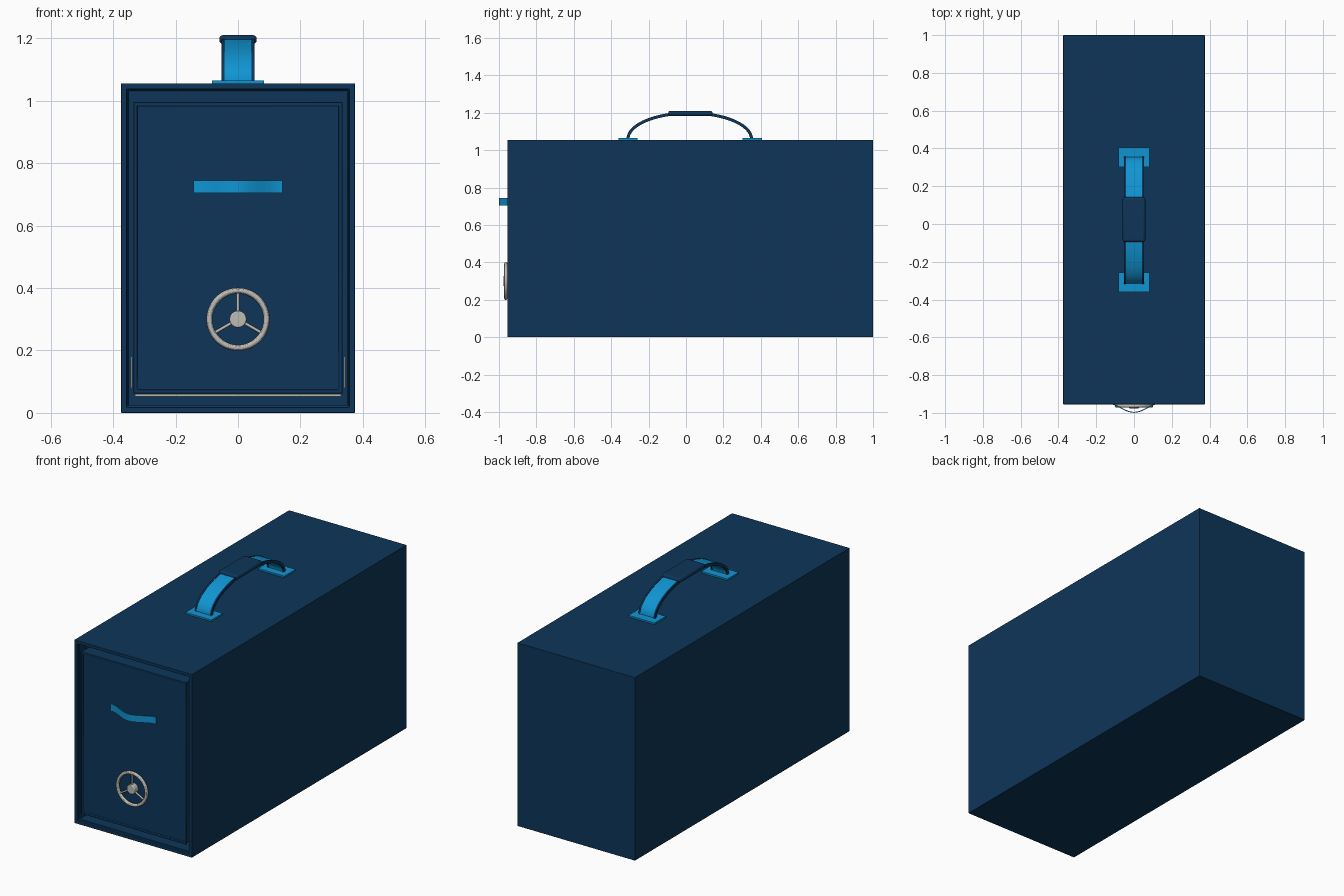
import bpy, bmesh, math
from mathutils import Vector, Matrix

cube = bpy.data.objects.get("Cube")
if cube:
    bpy.data.objects.remove(cube, do_unlink=True)


def material(name, rgb):
    m = bpy.data.materials.new(name)
    m.use_nodes = True
    m.diffuse_color = (*rgb, 1)
    m.node_tree.nodes["Principled BSDF"].inputs["Base Color"].default_value = (*rgb, 1)
    return m


NAVY = material("navy", (0.004, 0.036, 0.1))
BLUE = material("bright_blue", (0.005, 0.3, 0.65))
STEEL = material("steel", (0.52, 0.5, 0.46))


def finish(bm, name, mat, bevel=0, segments=3):
    bmesh.ops.recalc_face_normals(bm, faces=bm.faces)
    me = bpy.data.meshes.new(name)
    bm.to_mesh(me)
    bm.free()
    ob = bpy.data.objects.new(name, me)
    bpy.context.collection.objects.link(ob)
    me.materials.append(mat)
    if bevel:
        mod = ob.modifiers.new("Bevel", "BEVEL")
        mod.width, mod.segments = bevel, segments
        mod.limit_method = "ANGLE"
    bpy.ops.object.select_all(action="DESELECT")
    bpy.context.view_layer.objects.active = ob
    ob.select_set(True)
    bpy.ops.object.shade_smooth_by_angle(angle=math.radians(35))
    return ob


def box_mesh(lo, hi):
    bm = bmesh.new()
    bmesh.ops.create_cube(bm, size=1)
    lo, hi = Vector(lo), Vector(hi)
    for v in bm.verts:
        v.co = [a + (c + 0.5) * (b - a) for a, b, c in zip(lo, hi, v.co)]
    return bm


def box(name, lo, hi, mat, bevel=0):
    return finish(box_mesh(lo, hi), name, mat, bevel)


def front_face(bm):
    bm.normal_update()
    return min(bm.faces, key=lambda f: f.calc_center_median().y)


def step_in(bm, face, inset, depth):
    """Inset a front face, then push it back along +y with real side walls."""
    bmesh.ops.inset_region(bm, faces=[face], thickness=inset)
    new = bmesh.ops.extrude_discrete_faces(bm, faces=[face])["faces"][0]
    bmesh.ops.translate(bm, verts=new.verts, vec=(0, depth, 0))
    return new


def ribbon(name, points, width, thickness, mat):
    """Sweep a flat band along points; width is an offset vector."""
    bm = bmesh.new()
    pts = [Vector(p) for p in points]
    w = Vector(width)
    rings = []
    for i, p in enumerate(pts):
        tangent = pts[min(i + 1, len(pts) - 1)] - pts[max(i - 1, 0)]
        n = tangent.cross(w).normalized() * thickness / 2
        rings.append([bm.verts.new(p + a * w / 2 + b * n)
                      for a, b in ((-1, -1), (1, -1), (1, 1), (-1, 1))])
    for r, s in zip(rings, rings[1:]):
        for k in range(4):
            bm.faces.new((r[k], r[k - 1], s[k - 1], s[k]))
    bm.faces.new(rings[0])
    bm.faces.new(rings[-1])
    return finish(bm, name, mat)


# Case with a stepped opening at the front
bm = box_mesh((-0.375, -0.955, 0), (0.375, 1, 1.055))
floor = step_in(bm, front_face(bm), 0.026, 0.015)
step_in(bm, floor, 0.007, 0.06)
finish(bm, "case", NAVY, 0.009)

# Drawer front with a sunken centre panel
bm = box_mesh((-0.335, -0.95, 0.062), (0.335, -0.87, 0.995))
step_in(bm, front_face(bm), 0.017, 0.005)
finish(bm, "drawer_front", NAVY, 0.004, 2)

# Steel runners showing in the gap
box("lower_runner", (-0.33, -0.93, 0.052), (0.33, -0.86, 0.06), STEEL)
for side, s in (("left", 1), ("right", -1)):
    box(side + "_runner", (s * 0.342 - 0.002, -0.938, 0.08),
        (s * 0.342 + 0.002, -0.86, 0.18), STEEL)

# Curved drawer pull
pull = []
for i in range(25):
    x = -0.143 + 0.286 * i / 24
    pull.append((x, -0.948 - 0.049 * math.cos(math.pi * x / 0.286) ** 2, 0.725))
ribbon("drawer_pull", pull, (0, 0, 0.04), 0.005, BLUE)

# Handwheel: rim, hub and three spokes
WHEEL = Vector((0, -0.963, 0.3))
bpy.ops.mesh.primitive_torus_add(location=WHEEL, rotation=(math.pi / 2, 0, 0),
                                 major_radius=0.0915, minor_radius=0.0095,
                                 major_segments=64, minor_segments=12)
rim = bpy.context.object
rim.name = "wheel_rim"
rim.data.materials.append(STEEL)
bpy.ops.object.shade_smooth_by_angle()


def rod(name, start, end, radius, mat, sides, bevel=0):
    a, b = Vector(start), Vector(end)
    bm = bmesh.new()
    turn = (b - a).to_track_quat("Z", "Y").to_matrix().to_4x4()
    bmesh.ops.create_cone(bm, cap_ends=True, segments=sides, radius1=radius,
                          radius2=radius, depth=(b - a).length,
                          matrix=Matrix.Translation((a + b) / 2) @ turn)
    return finish(bm, name, mat, bevel)


rod("wheel_hub", (0, -0.94, 0.3), (0, -0.976, 0.3), 0.027, STEEL, 32, 0.004)
for i in range(3):
    a = math.radians(90 + 120 * i)
    tip = WHEEL + Vector((math.cos(a), 0, math.sin(a))) * 0.09
    rod("wheel_spoke_%d" % (i + 1), WHEEL, tip, 0.005, STEEL, 12)

# Carrying handle: bright strap with dark edges, mounts and grip
arc = []
for i in range(41):
    a = math.pi * i / 40
    arc.append(Vector((0, 0.02 - 0.33 * math.cos(a), 1.06 + 0.138 * math.sin(a))))
ribbon("handle_strap", arc, (0.088, 0, 0), 0.012, BLUE)
for side, s in (("left", 1), ("right", -1)):
    edge = [p + Vector((s * 0.048, 0, 0)) for p in arc]
    ribbon("handle_%s_edge" % side, edge, (0.009, 0, 0), 0.016, NAVY)
box("front_handle_mount", (-0.083, -0.36, 1.05), (0.083, -0.258, 1.064), BLUE)
box("back_handle_mount", (-0.083, 0.302, 1.05), (0.083, 0.405, 1.064), BLUE)
box("handle_grip", (-0.06, -0.095, 1.182), (0.06, 0.142, 1.21), NAVY, 0.012)
